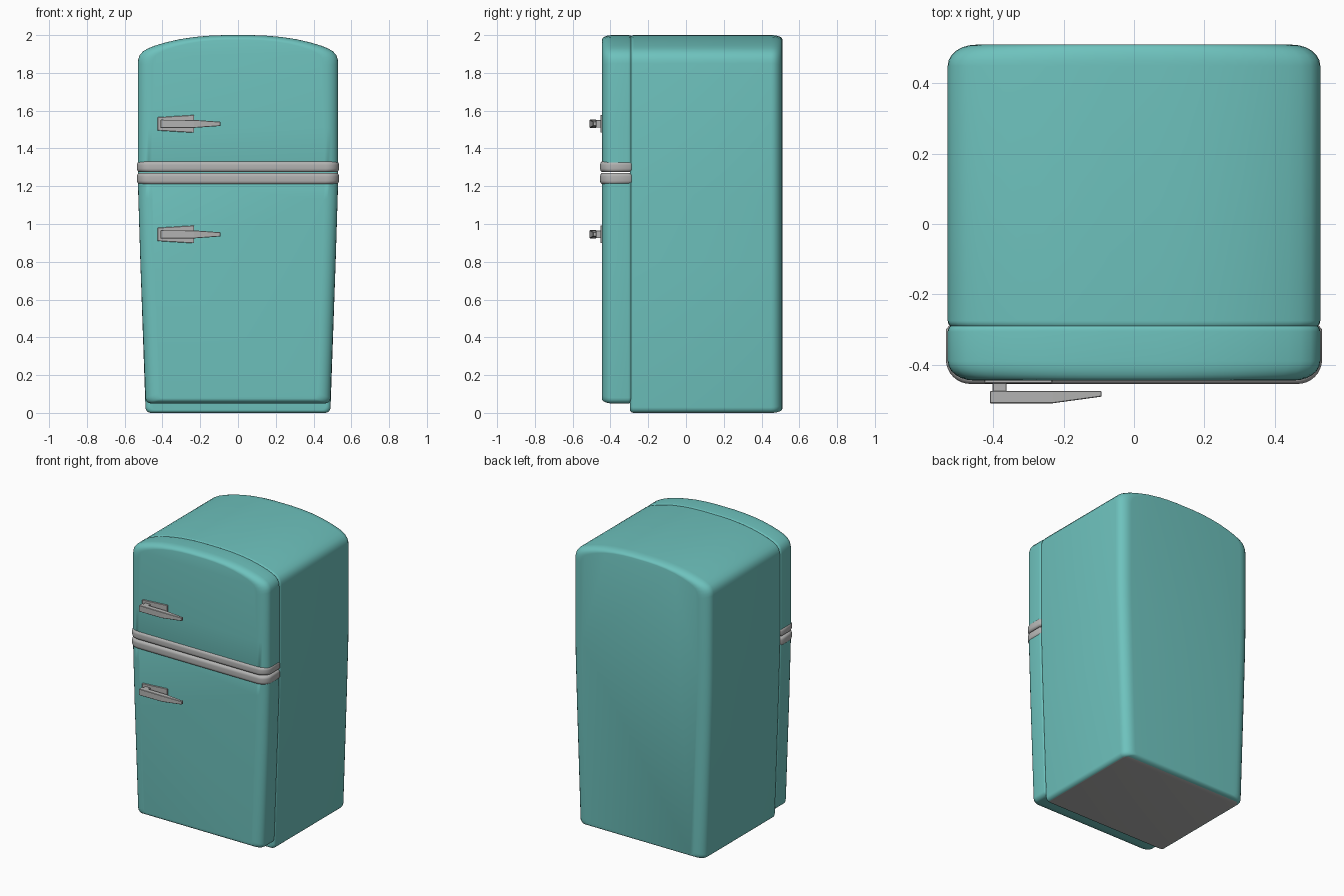
import bpy, bmesh, math

if "Cube" in bpy.data.objects:
    bpy.data.objects.remove(bpy.data.objects["Cube"])


def material(name, rgb):
    m = bpy.data.materials.new(name)
    m.diffuse_color = (*rgb, 1)
    m.use_nodes = True
    m.node_tree.nodes["Principled BSDF"].inputs["Base Color"].default_value = m.diffuse_color
    return m


TEAL = material("teal enamel", (0.155, 0.54, 0.51))
METAL = material("grey metal", (0.45, 0.45, 0.445))


def loft(name, rings, mats, smooth=True):
    """Skin a list of equal-length closed rings and cap both ends."""
    bm = bmesh.new()
    vr = [[bm.verts.new(p) for p in r] for r in rings]
    n = len(vr[0])
    for a, b in zip(vr, vr[1:]):
        for i in range(n):
            j = (i + 1) % n
            bm.faces.new((a[i], a[j], b[j], b[i]))
    bm.faces.new(vr[0])
    bm.faces.new(vr[-1])
    bmesh.ops.recalc_face_normals(bm, faces=bm.faces)
    me = bpy.data.meshes.new(name)
    bm.to_mesh(me)
    bm.free()
    ob = bpy.data.objects.new(name, me)
    bpy.context.collection.objects.link(ob)
    for m in mats:
        me.materials.append(m)
    if smooth:
        bpy.ops.object.select_all(action='DESELECT')
        ob.select_set(True)
        bpy.context.view_layer.objects.active = ob
        bpy.ops.object.shade_smooth_by_angle(angle=math.radians(40))
    return ob


def slab(name, half, a0, a1, start, end, axis, mats):
    """Mirrored outline pushed along an axis; start/end = (depth, inset u, inset v) rounding."""
    outline = half + [(-u, v) for u, v in reversed(half) if u > 1e-6]
    umax = max(u for u, v in outline)
    vs = [v for u, v in outline]
    vc, vh = (max(vs) + min(vs)) / 2, (max(vs) - min(vs)) / 2
    steps = 6
    arc = [math.pi / 2 * k / steps for k in range(steps + 1)]
    levels = [(a0 + start[0] * (1 - math.cos(t)), 1 - math.sin(t), start) for t in arc]
    levels += [(a1 - end[0] * (1 - math.cos(t)), 1 - math.sin(t), end) for t in reversed(arc)]
    rings = []
    for a, f, (d, iu, iv) in levels:
        su, sv = 1 - f * iu / umax, 1 - f * iv / vh
        pts = [(u * su, vc + (v - vc) * sv) for u, v in outline]
        rings.append([(u, a, v) if axis == 'y' else (u, v, a) for u, v in pts])
    return loft(name, rings, mats)


def bottom_corner(x, z, r):
    arc = [math.pi / 2 * k / 5 for k in range(6)]
    return [(x - r + r * math.sin(t), z + r - r * math.cos(t)) for t in arc]


ARCH = [(0.53, 1.85), (0.528, 1.872), (0.52, 1.894), (0.503, 1.914), (0.475, 1.93),
        (0.44, 1.944), (0.38, 1.962), (0.31, 1.978), (0.23, 1.99), (0.15, 1.997),
        (0.07, 2.0), (0, 2.0)]

# cabinet, tapered towards the floor, with a metal underside
cabinet = slab("cabinet", bottom_corner(0.49, 0, 0.03) + [(0.517, 0.8), (0.528, 1.15), (0.53, 1.3)] + ARCH,
               -0.297, 0.51, (0.022, 0.025, 0.015), (0.06, 0.08, 0.022), 'y', [TEAL, METAL])
for p in cabinet.data.polygons:
    if p.normal.z < -0.97:
        p.material_index = 1

# doors
front, back = (0.055, 0.075, 0.025), (0.02, 0.02, 0.012)
slab("lower_door", bottom_corner(0.49, 0.05, 0.03) + [(0.517, 0.8), (0.528, 1.15), (0.53, 1.25)],
     -0.445, -0.286, front, back, 'y', [TEAL])
slab("upper_door", [(0.53, 1.285), (0.53, 1.5)] + ARCH,
     -0.445, -0.286, front, back, 'y', [TEAL])

# trim bands wrapping the meeting edges of the doors
R = 0.07
plan = [(0.535 - R + R * math.sin(t), -0.455 + R - R * math.cos(t))
        for t in (math.pi / 2 * k / 8 for k in range(9))] + [(0.535, -0.30), (0.525, -0.288)]
for name, z0, z1 in (("lower_trim", 1.21, 1.271), ("upper_trim", 1.274, 1.332)):
    slab(name, plan, z0, z1, (0.02, 0.016, 0.016), (0.02, 0.016, 0.016), 'z', [METAL])

# handles: back plate, post and tapered lever; sections are (x, y front, y back, half height)
PARTS = {
    "plate": [(-0.426, -0.453, -0.438, 0.035), (-0.232, -0.453, -0.438, 0.047)],
    "post": [(-0.402, -0.48, -0.445, 0.02), (-0.362, -0.48, -0.445, 0.02)],
    "lever": [(-0.41, -0.51, -0.475, 0.022), (-0.232, -0.51, -0.475, 0.021),
              (-0.092, -0.491, -0.475, 0.011)],
}
for door, zc in (("upper", 1.53), ("lower", 0.945)):
    for part, sections in PARTS.items():
        rings = [[(x, y0, zc - h), (x, y1, zc - h), (x, y1, zc + h), (x, y0, zc + h)]
                 for x, y0, y1, h in sections]
        ob = loft(f"{door}_handle_{part}", rings, [METAL], smooth=False)
        bev = ob.modifiers.new("soft edges", 'BEVEL')
        bev.width = 0.002
        bev.segments = 1
